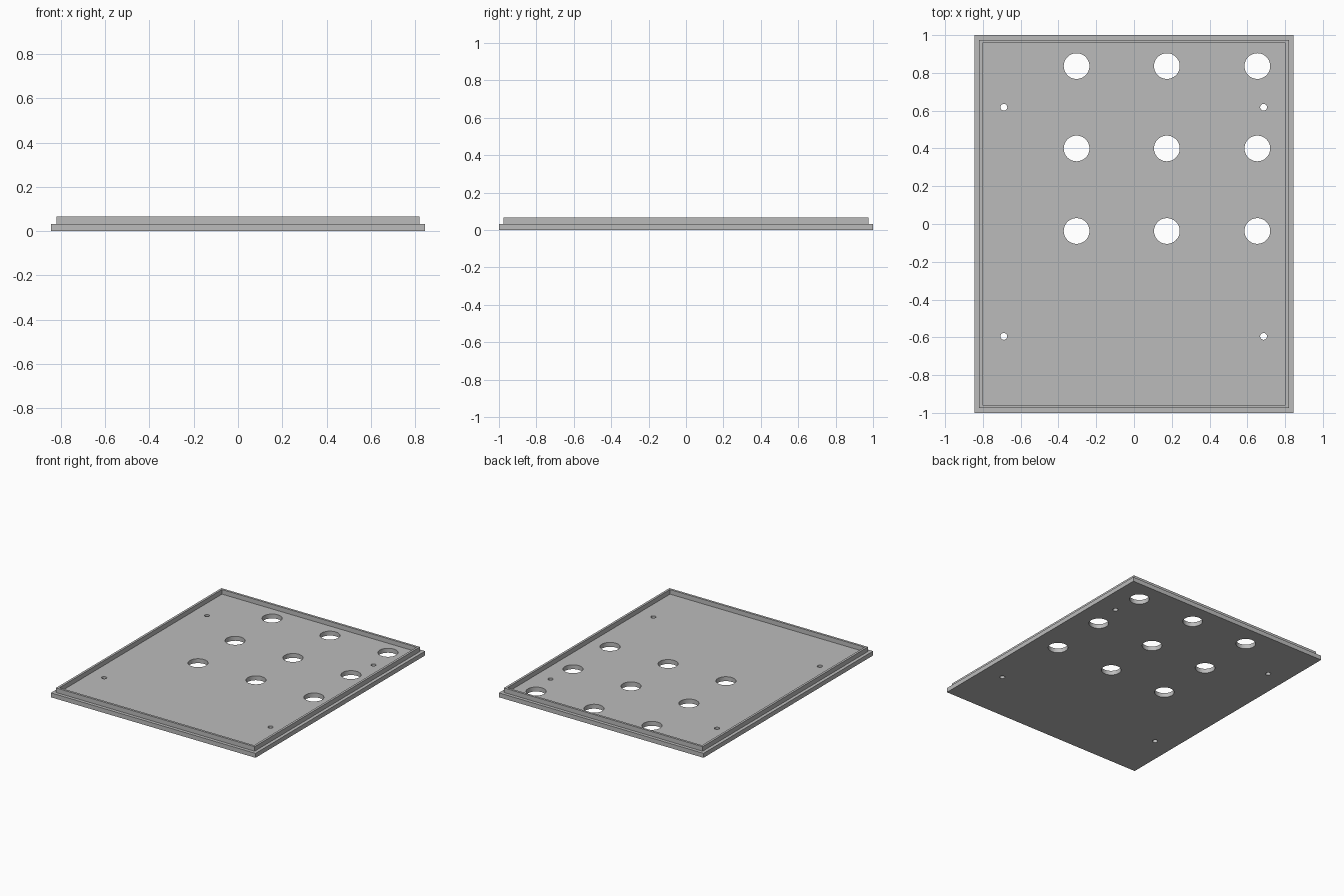
import bpy
import bmesh
from mathutils import Matrix, Vector

cube = bpy.data.objects.get("Cube")
if cube:
    bpy.data.objects.remove(cube, do_unlink=True)

HALF_X, HALF_Y = 0.845, 1.0
BASE_Z, LIP_Z = 0.033, 0.067

grey = bpy.data.materials.new("plain grey")
grey.use_nodes = True
colour = (0.5, 0.5, 0.5, 1)
grey.diffuse_color = colour
grey.node_tree.nodes["Principled BSDF"].inputs["Base Color"].default_value = colour


def make_object(name, bm):
    mesh = bpy.data.meshes.new(name)
    bmesh.ops.recalc_face_normals(bm, faces=bm.faces)
    bm.to_mesh(mesh)
    bm.free()
    mesh.materials.append(grey)
    obj = bpy.data.objects.new(name, mesh)
    bpy.context.collection.objects.link(obj)
    return obj


# Stepped panel: flat slab, then a thin raised lip around a shallow recess
bm = bmesh.new()
bmesh.ops.create_cube(bm, size=1, matrix=Matrix.Translation((0, 0, BASE_Z / 2))
                      @ Matrix.Diagonal((2 * HALF_X, 2 * HALF_Y, BASE_Z, 1)))
top = max(bm.faces, key=lambda f: f.calc_center_median().z)
bmesh.ops.inset_region(bm, faces=[top], thickness=0.035)
rim = bmesh.ops.inset_region(bm, faces=[top], thickness=0.024)["faces"]
raised = bmesh.ops.extrude_face_region(bm, geom=rim)["geom"]
bmesh.ops.translate(bm, vec=Vector((0, 0, LIP_Z - BASE_Z)),
                    verts=[g for g in raised if isinstance(g, bmesh.types.BMVert)])
bmesh.ops.delete(bm, geom=[f for f in rim if f.is_valid], context='FACES_ONLY')
panel = make_object("lid_panel", bm)

# Cutters for the large openings and the screw holes
bm = bmesh.new()


def add_holes(xs, ys, radius, segments):
    for x in xs:
        for y in ys:
            bmesh.ops.create_cone(bm, cap_ends=True, segments=segments,
                                  radius1=radius, radius2=radius, depth=0.3,
                                  matrix=Matrix.Translation((x, y, 0)))


add_holes((-0.304, 0.174, 0.653), (0.836, 0.4, -0.037), 0.068, 64)
add_holes((-0.689, 0.686), (0.618, -0.595), 0.018, 32)
cutter = make_object("hole_cutter", bm)
cutter.hide_render = True
cutter.hide_set(True)

# Cut the holes and keep the round walls smooth
cut = panel.modifiers.new("holes", 'BOOLEAN')
cut.operation = 'DIFFERENCE'
cut.solver = 'EXACT'
cut.object = cutter
bpy.context.view_layer.objects.active = panel
panel.select_set(True)
bpy.ops.object.modifier_apply(modifier=cut.name)
bpy.data.objects.remove(cutter, do_unlink=True)
bpy.ops.object.shade_smooth_by_angle()
